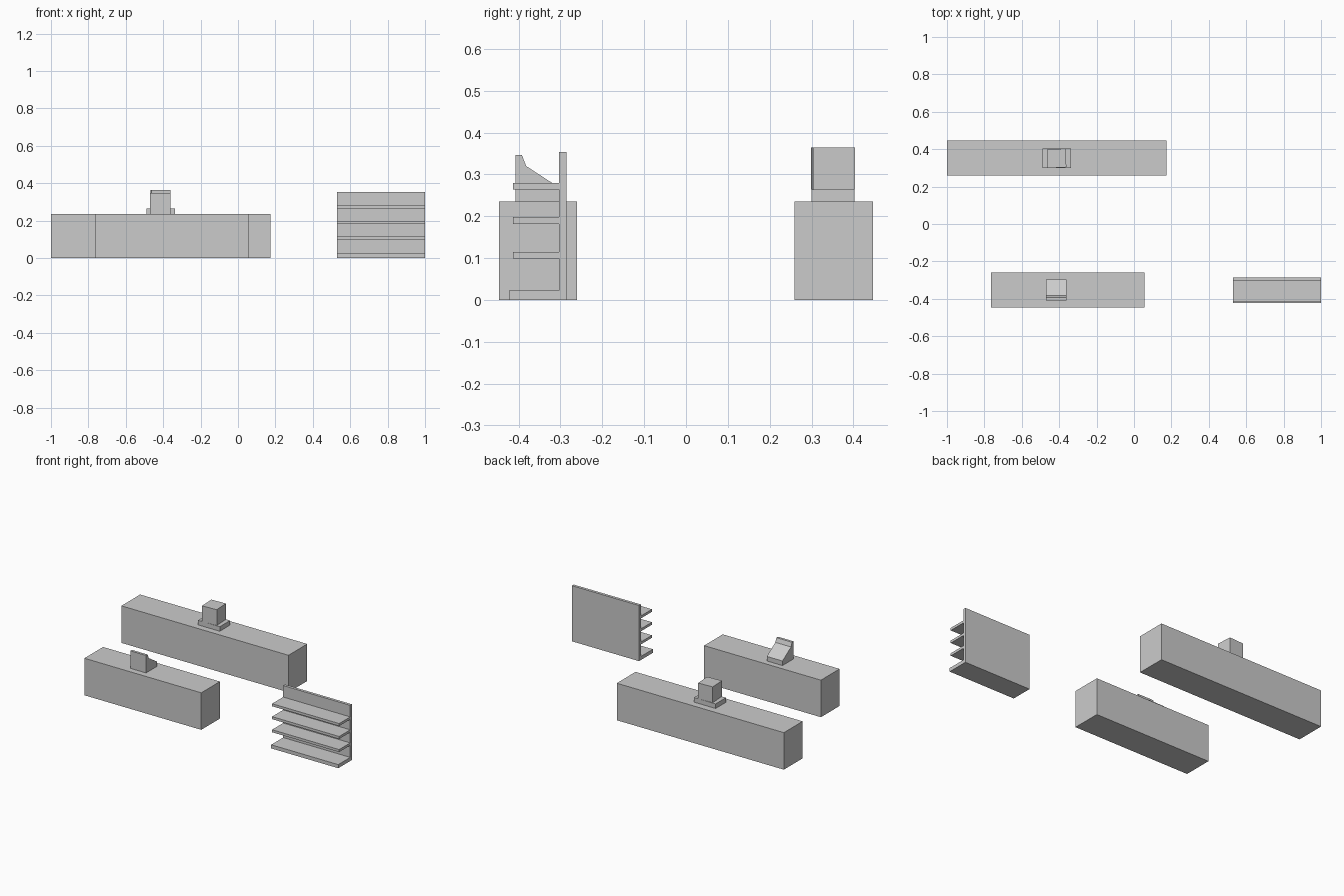
import bpy, bmesh, math

old = bpy.data.objects.get("Cube")
if old:
    bpy.data.objects.remove(old, do_unlink=True)

grey = bpy.data.materials.new("light_grey")
grey.use_nodes = True
colour = (0.6, 0.6, 0.6, 1)
grey.diffuse_color = colour
grey.node_tree.nodes["Principled BSDF"].inputs["Base Color"].default_value = colour


def extrude_x(name, profile, x0, x1):
    """Extrude a (y, z) outline from x0 to x1."""
    mid = (x0 + x1) / 2
    bm = bmesh.new()
    face = bm.faces.new([bm.verts.new((x0 - mid, y, z)) for y, z in profile])
    ext = bmesh.ops.extrude_face_region(bm, geom=[face])
    moved = [g for g in ext["geom"] if isinstance(g, bmesh.types.BMVert)]
    bmesh.ops.translate(bm, vec=(x1 - x0, 0, 0), verts=moved)
    bmesh.ops.recalc_face_normals(bm, faces=bm.faces)
    mesh = bpy.data.meshes.new(name)
    bm.to_mesh(mesh)
    bm.free()
    mesh.materials.append(grey)
    obj = bpy.data.objects.new(name, mesh)
    obj.location.x = mid
    bpy.context.collection.objects.link(obj)
    return obj


def box(name, x, y, z, turn=0):
    """Box from (min, max) ranges, turned about its own vertical axis."""
    half = (y[1] - y[0]) / 2
    obj = extrude_x(name, [(-half, z[0]), (half, z[0]), (half, z[1]), (-half, z[1])], *x)
    obj.location.y = (y[0] + y[1]) / 2
    obj.rotation_euler.z = math.radians(turn)
    return obj


# Counters
TOP = 0.235
box("back_counter", (-1, 0.173), (0.259, 0.447), (0, TOP))
box("front_counter", (-0.765, 0.055), (-0.447, -0.26), (0, TOP))

# Machine on the back counter: flat base with a slightly turned block
box("machine_base", (-0.49, -0.338), (0.3, 0.403), (TOP, 0.264))
box("machine_block", (-0.464, -0.364), (0.301, 0.401), (0.264, 0.364), turn=3)

# Cash register with a sloping keyboard
extrude_x("cash_register", [(-0.408, TOP), (-0.408, 0.346), (-0.392, 0.346),
                            (-0.382, 0.32), (-0.296, 0.264), (-0.296, TOP)], -0.47, -0.36)

# Shelf rack: one comb-shaped outline with a thick bottom shelf
BACK, FRONT = -0.303, -0.414
outline = [(-0.285, 0), (-0.285, 0.353), (BACK, 0.353)]
for top in (0.28, 0.198, 0.115):
    low = top - 0.016
    outline += [(BACK, top), (FRONT, top), (FRONT, low), (BACK, low)]
outline += [(BACK, 0.023), (-0.423, 0.023), (-0.423, 0)]
extrude_x("shelf_rack", outline, 0.529, 1)
